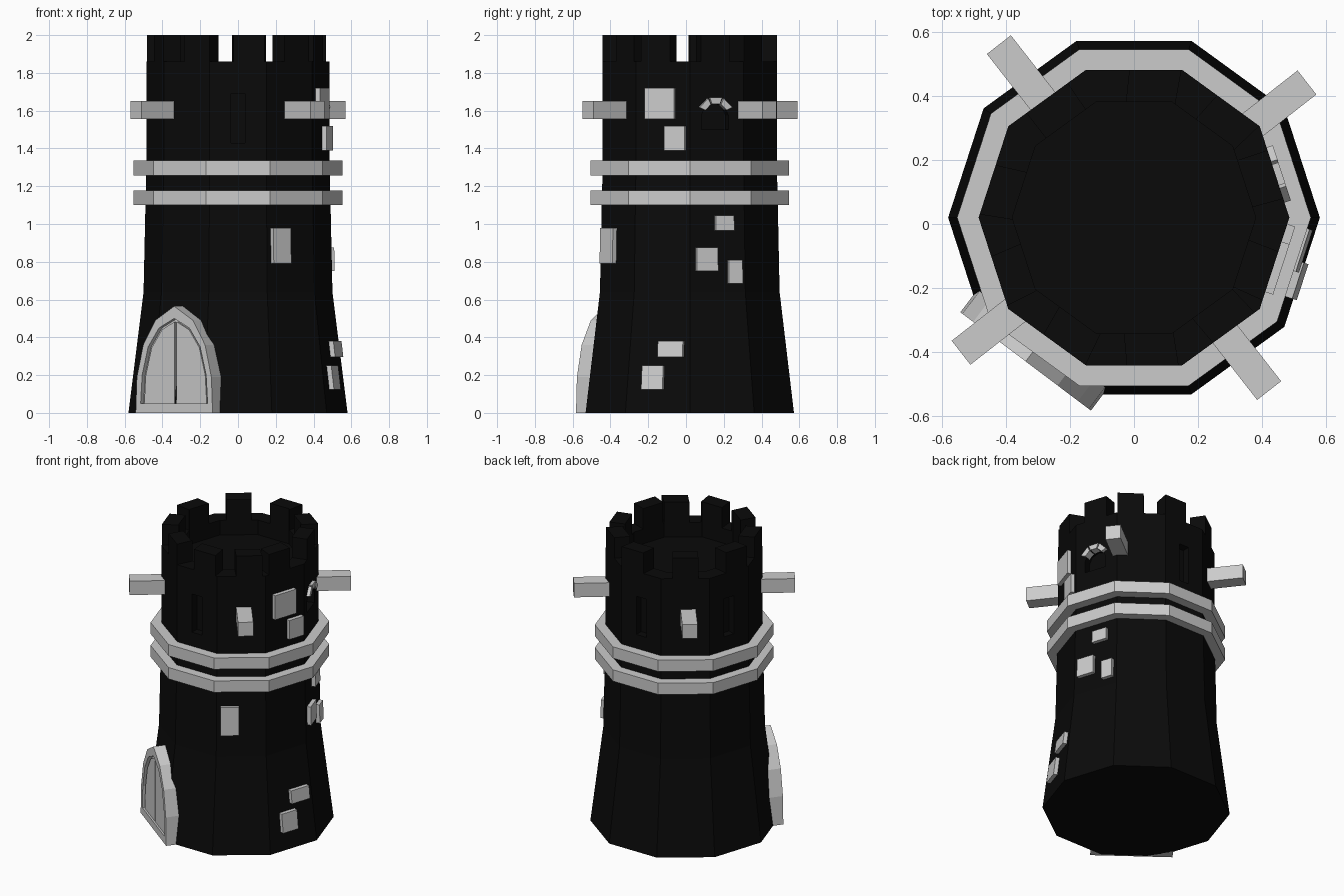
import bpy, bmesh
from math import sin, cos, radians, pi
from mathutils import Matrix

if "Cube" in bpy.data.objects:
    bpy.data.objects.remove(bpy.data.objects["Cube"])

CY = 0.02          # tower axis offset in y
SIDES = 10
AP = cos(pi / SIDES)

black = bpy.data.materials.new("dark_stone")
black.diffuse_color = (0.003, 0.003, 0.003, 1)
black.use_nodes = True
black.node_tree.nodes["Principled BSDF"].inputs["Base Color"].default_value = black.diffuse_color


def finish(name, bm, az=0, mat=None):
    bmesh.ops.transform(bm, matrix=Matrix.Translation((0, CY, 0)) @ Matrix.Rotation(radians(az), 4, 'Z'),
                        verts=bm.verts)
    bmesh.ops.recalc_face_normals(bm, faces=bm.faces)
    me = bpy.data.meshes.new(name)
    bm.to_mesh(me)
    bm.free()
    ob = bpy.data.objects.new(name, me)
    bpy.context.collection.objects.link(ob)
    if mat:
        me.materials.append(mat)
    return ob


def lathe(name, profile, closed=False, mat=None):
    """Ten-sided turned shape from (radius, z) points."""
    bm = bmesh.new()
    rings = [[bm.verts.new((r * cos(2 * pi * i / SIDES), r * sin(2 * pi * i / SIDES), z))
              for i in range(SIDES)] for r, z in profile]
    pairs = list(zip(rings, rings[1:]))
    if closed:
        pairs.append((rings[-1], rings[0]))
    else:
        bm.faces.new(rings[0])
        bm.faces.new(rings[-1])
    for a, b in pairs:
        for i in range(SIDES):
            j = (i + 1) % SIDES
            bm.faces.new((a[i], a[j], b[j], b[i]))
    return finish(name, bm, 0, mat)


def prism(name, pts, r0, r1, az, mat=None, wall=None):
    """Extrude a (sideways, z) outline along the direction az, from r0 to r1 (or relative to wall(z))."""
    bm = bmesh.new()
    off = wall or (lambda z: 0)
    a = [bm.verts.new((r0 + off(z), t, z)) for t, z in pts]
    b = [bm.verts.new((r1 + off(z), t, z)) for t, z in pts]
    bm.faces.new(a)
    bm.faces.new(b)
    n = len(pts)
    for i in range(n):
        j = (i + 1) % n
        bm.faces.new((a[i], a[j], b[j], b[i]))
    return finish(name, bm, az, mat)


def rect(t, z, w, h):
    return [(t - w/2, z - h/2), (t + w/2, z - h/2), (t + w/2, z + h/2), (t - w/2, z + h/2)]


def cut(target, cutter):
    cutter.hide_render = True
    m = target.modifiers.new("cut", 'BOOLEAN')
    m.operation = 'DIFFERENCE'
    m.solver = 'EXACT'
    m.object = cutter
    bpy.context.view_layer.objects.active = target
    bpy.ops.object.modifier_apply(modifier=m.name)
    bpy.data.objects.remove(cutter)


def wall(z):
    """Distance from axis to the middle of a wall face."""
    return AP * (0.58 - 0.125 * z if z < 0.64 else 0.5 - 0.015 * min(1, (z - 0.64) / 0.6))


# tower body with sunken roof
body = lathe("tower_body", [(0.58, 0), (0.5, 0.64), (0.49, 1.1), (0.485, 1.3), (0.485, 1.86),
                            (0.38, 1.86), (0.38, 1.76)], mat=black)

# arrow slits and arched window recesses
for az in (-90, 90, 162):
    cut(body, prism("slit_cutter", rect(0, 1.56, 0.075, 0.26), 0.41, 0.6, az))
WT, WZ = -0.01, 1.575
arch = [(WT - 0.075, 1.5), (WT + 0.075, 1.5)] + \
       [(WT + 0.075 * cos(radians(a)), WZ + 0.07 * sin(radians(a))) for a in (0, 45, 90, 135, 180)]
cut(body, prism("window_cutter", arch, 0.41, 0.6, 18))

# arch stones over the window
for k, (a0, a1) in enumerate([(25, 64), (70, 110), (116, 155)]):
    pts = [(WT + r * cos(radians(a)), WZ + r * sin(radians(a)))
           for r, a in ((0.065, a0), (0.1, a0), (0.1, a1), (0.065, a1))]
    prism(f"window_arch_stone_{k}", pts, 0.43, 0.482, 18)


# merlons following the ten-sided wall
def deca(r, deg):
    d = (deg + 360) % 36 - 18
    q = r * AP / cos(radians(d))
    return q * cos(radians(deg)), q * sin(radians(deg))


for k, az in enumerate((-118, -83, -48, -23, 17, 46, 82, 126, 169, 205)):
    def arc(r, half):
        lo, hi = az - half, az + half
        corners = [c for c in range(-144, 252, 36) if lo < c < hi]
        return [deca(r, d) for d in [lo] + corners + [hi]]
    outline = arc(0.485, 9.8) + arc(0.38, 12)[::-1]
    bm = bmesh.new()
    f = bm.faces.new([bm.verts.new((x, y, 1.84)) for x, y in outline])
    top = bmesh.ops.extrude_face_region(bm, geom=[f])["geom"]
    for v in top:
        if isinstance(v, bmesh.types.BMVert):
            v.co.z = 2.0
    finish(f"merlon_{k}", bm, 0, black)

# stone bands
for k, z in enumerate((1.10, 1.257)):
    lathe(f"band_{k}", [(0.552, z), (0.552, z + 0.078), (0.46, z + 0.078), (0.46, z)], closed=True)

# projecting beams
for k in range(4):
    prism(f"beam_{k}", rect(0, 1.603, 0.095, 0.095), 0.38, 0.685, 38 + 90 * k)

# raised wall stones: face direction, y range and z range seen from the right
STONES = [(-18, -0.22, -0.055, 1.555, 1.72), (-18, -0.115, 0.0, 1.39, 1.52),
          (18, 0.15, 0.255, 0.965, 1.045), (18, 0.05, 0.17, 0.75, 0.875),
          (18, 0.22, 0.30, 0.685, 0.81), (-18, -0.15, -0.01, 0.295, 0.38),
          (-18, -0.235, -0.115, 0.125, 0.25)]
for k, (az, y0, y1, z0, z1) in enumerate(STONES):
    s, c = sin(radians(az)), cos(radians(az))
    z = (z0 + z1) / 2
    t = ((y0 + y1) / 2 - CY - (wall(z) + 0.012) * s) / c
    prism(f"wall_stone_{k}", rect(t, z, (y1 - y0) / c - 0.008, z1 - z0), -0.04, 0.026, az, wall=wall)
prism("wall_stone_front", rect(-0.07, 0.885, 0.115, 0.19), -0.04, 0.026, -54, wall=wall)


# pointed doorway: frame with sunken double door
def mirror(half):
    return half + [(-t, z) for t, z in reversed(half) if t > 0]


DOOR = -127
frame = prism("door_frame", mirror([(0.255, 0), (0.247, 0.19), (0.205, 0.36), (0.125, 0.49), (0, 0.565)]),
              0.42, 0.562, DOOR)
cut(frame, prism("door_cutter", mirror([(0.222, 0.05), (0.212, 0.2), (0.172, 0.35), (0.1, 0.45), (0, 0.5)]),
                 0.535, 0.7, DOOR))
leaf = [(0.008, 0.05), (0.207, 0.05), (0.197, 0.2), (0.158, 0.345), (0.09, 0.44), (0.008, 0.482)]
for side, name in ((1, "right"), (-1, "left")):
    prism(f"door_leaf_{name}", [(side * t, z) for t, z in leaf], 0.5, 0.55, DOOR)
